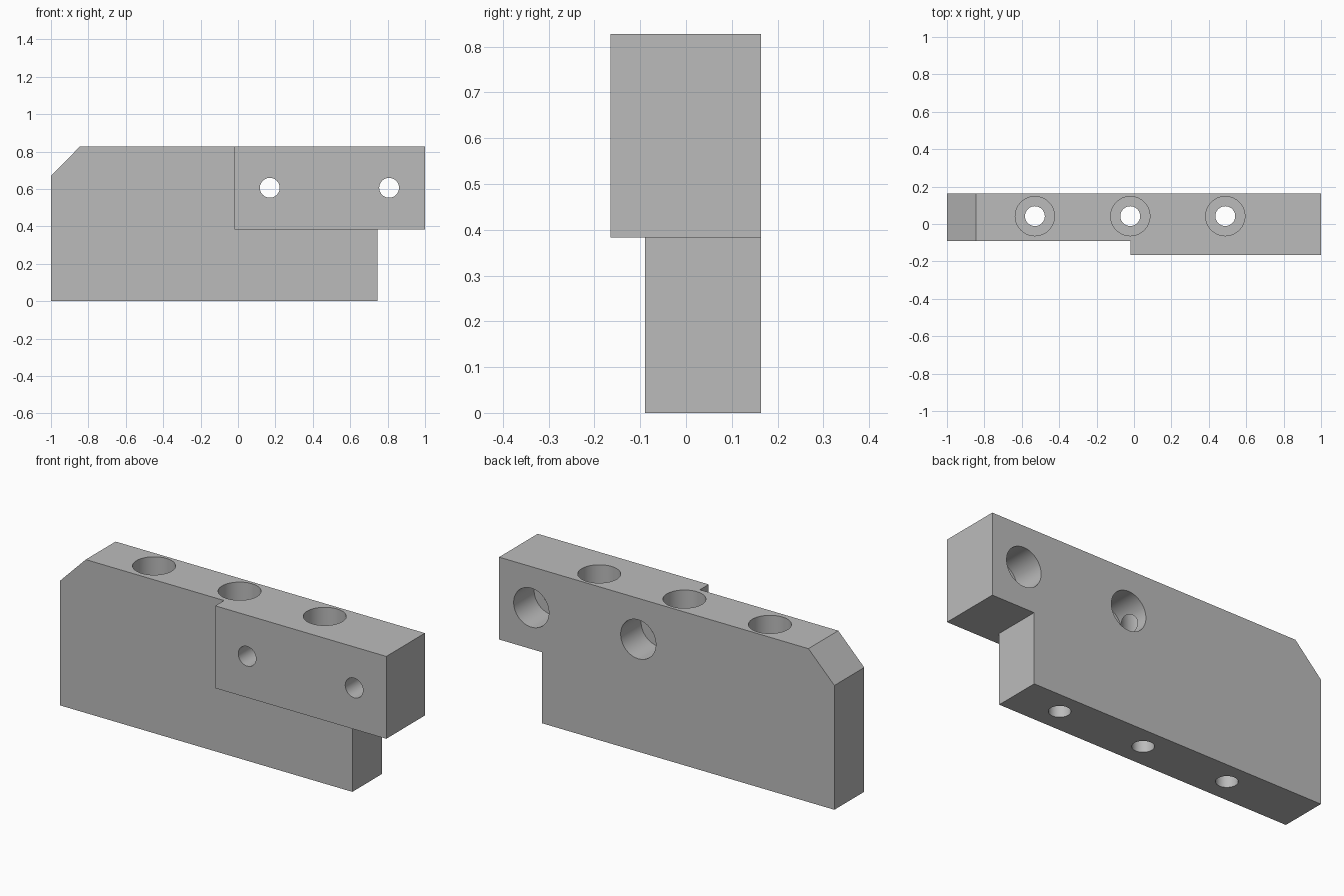
import bpy
import bmesh
import math
from mathutils import Matrix, Vector

cube = bpy.data.objects.get("Cube")
if cube:
    bpy.data.objects.remove(cube, do_unlink=True)

FRONT, FACE, BACK = -0.165, -0.09, 0.164
STEP, TOP = 0.383, 0.827
PAD_X = -0.02
HOLE_R, BORE_R = 0.053, 0.105


def add_object(name, bm):
    bmesh.ops.recalc_face_normals(bm, faces=bm.faces)
    mesh = bpy.data.meshes.new(name)
    bm.to_mesh(mesh)
    bm.free()
    obj = bpy.data.objects.new(name, mesh)
    bpy.context.collection.objects.link(obj)
    return obj


def prism(name, outline, y0, y1):
    """Extrude an x-z outline from y0 to y1."""
    bm = bmesh.new()
    front = [bm.verts.new((x, y0, z)) for x, z in outline]
    back = [bm.verts.new((x, y1, z)) for x, z in outline]
    bm.faces.new(front)
    bm.faces.new(back[::-1])
    for i in range(len(outline)):
        j = (i + 1) % len(outline)
        bm.faces.new((front[i], back[i], back[j], front[j]))
    return add_object(name, bm)


def rod(name, start, end, radius):
    """Round cutter between two points."""
    start, end = Vector(start), Vector(end)
    axis = end - start
    turn = axis.to_track_quat('Z', 'Y').to_matrix().to_4x4()
    bm = bmesh.new()
    bmesh.ops.create_cone(bm, cap_ends=True, segments=64, radius1=radius,
                          radius2=radius, depth=axis.length,
                          matrix=Matrix.Translation((start + end) / 2) @ turn)
    return add_object(name, bm)


def cut(target, cutter):
    mod = target.modifiers.new("cut", 'BOOLEAN')
    mod.operation = 'DIFFERENCE'
    mod.solver = 'EXACT'
    mod.object = cutter
    bpy.context.view_layer.objects.active = target
    bpy.ops.object.modifier_apply(modifier=mod.name)
    bpy.data.objects.remove(cutter, do_unlink=True)


# Bracket blank with chamfered corner and overhanging arm
block = prism("mounting_block", [(-1, 0), (0.745, 0), (0.745, STEP), (1, STEP),
                                 (1, TOP), (-0.845, TOP), (-1, 0.67)], FRONT, BACK)

# Relieve the front face, leaving the raised pad
cut(block, prism("relief_cutter", [(-2, -1), (2, -1), (2, STEP), (PAD_X, STEP),
                                   (PAD_X, 2), (-2, 2)], -1, FACE))

# Vertical counterbored bolt holes
for x in (-0.53, -0.02, 0.488):
    cut(block, rod("hole_cutter", (x, 0.042, -1), (x, 0.042, 2), HOLE_R))
    cut(block, rod("bore_cutter", (x, 0.042, 0.38), (x, 0.042, 2), BORE_R))

# Cross holes through the pad, counterbored from the back
for x in (0.17, 0.808):
    cut(block, rod("hole_cutter", (x, -1, 0.606), (x, 1, 0.606), HOLE_R))
    cut(block, rod("bore_cutter", (x, -0.01, 0.606), (x, 1, 0.606), BORE_R))

# Plain grey metal
grey = bpy.data.materials.new("grey_metal")
grey.use_nodes = True
colour = (0.5, 0.5, 0.5, 1)
grey.diffuse_color = colour
grey.node_tree.nodes["Principled BSDF"].inputs["Base Color"].default_value = colour
block.data.materials.clear()
block.data.materials.append(grey)

# Smooth hole walls, sharp machined edges
bpy.ops.object.select_all(action='DESELECT')
block.select_set(True)
bpy.context.view_layer.objects.active = block
bpy.ops.object.shade_smooth_by_angle(angle=math.radians(30))
